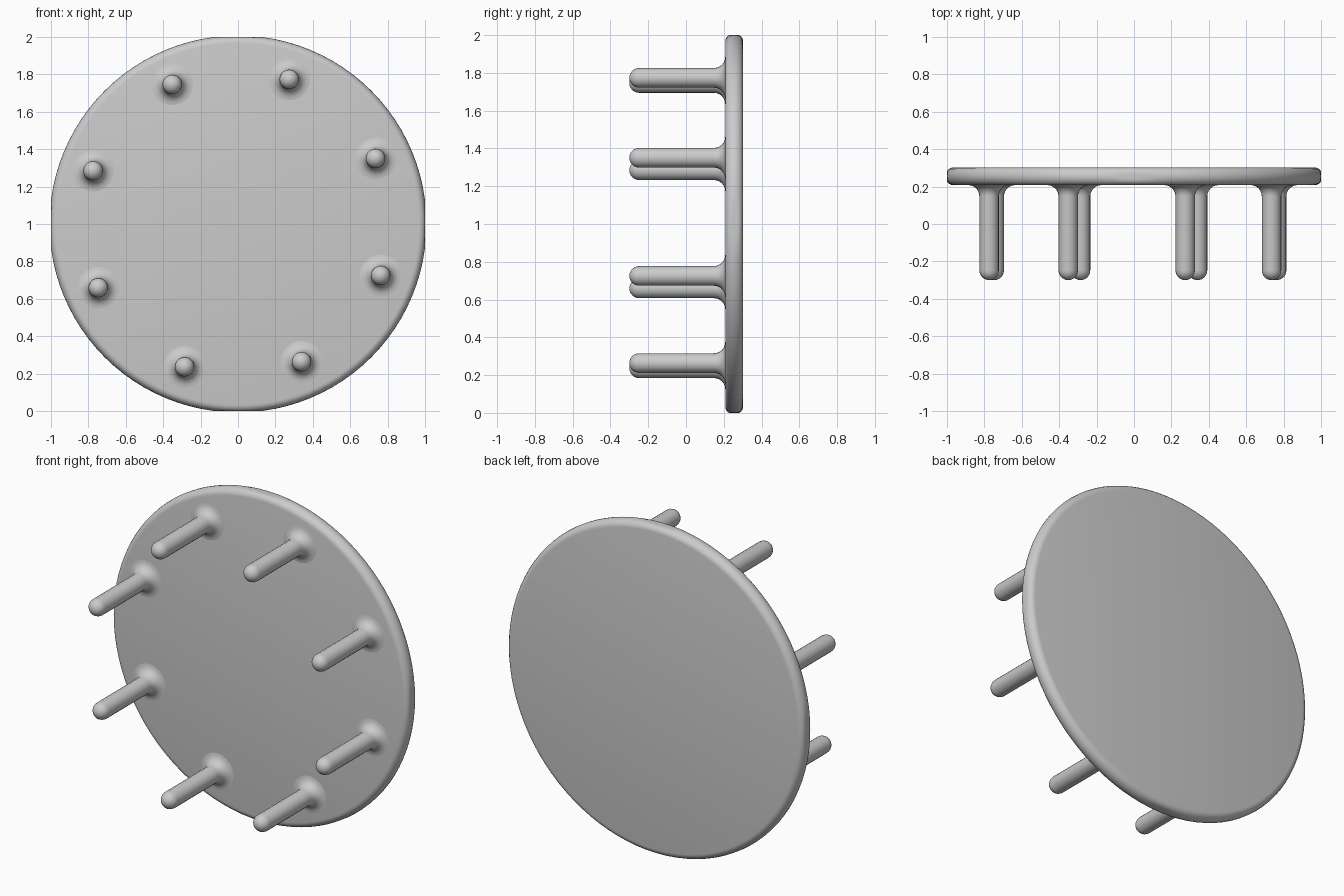
import bpy, bmesh, math
from mathutils import Matrix

if "Cube" in bpy.data.objects:
    bpy.data.objects.remove(bpy.data.objects["Cube"])

grey = bpy.data.materials.new("plain grey")
grey.diffuse_color = (0.6, 0.6, 0.6, 1)
grey.use_nodes = True
grey.node_tree.nodes["Principled BSDF"].inputs["Base Color"].default_value = grey.diffuse_color


def lathe(name, profile, segments, x=0, z=1, limit=None):
    """Spin (radius, y) points around a front-to-back axis; zero radius closes the end."""
    bm = bmesh.new()
    rings = []
    for r, y in profile:
        if r < 1e-6:
            rings.append([bm.verts.new((0, y, 0))] * segments)
            continue
        ring = []
        for i in range(segments):
            a = 2 * math.pi * i / segments
            px, pz = r * math.cos(a), r * math.sin(a)
            if limit:
                px = max(-limit, min(limit, px))
                pz = max(-limit, min(limit, pz))
            ring.append(bm.verts.new((px, y, pz)))
        rings.append(ring)
    for a, b in zip(rings, rings[1:]):
        for i in range(segments):
            j = (i + 1) % segments
            corners = list(dict.fromkeys((a[i], a[j], b[j], b[i])))
            bm.faces.new(corners)
    bmesh.ops.recalc_face_normals(bm, faces=bm.faces)
    mesh = bpy.data.meshes.new(name)
    bm.to_mesh(mesh)
    bm.free()
    mesh.materials.append(grey)
    obj = bpy.data.objects.new(name, mesh)
    bpy.context.collection.objects.link(obj)
    obj.matrix_world = Matrix.Translation((x, 0, z))
    bpy.ops.object.select_all(action='DESELECT')
    obj.select_set(True)
    bpy.context.view_layer.objects.active = obj
    bpy.ops.object.shade_smooth_by_angle(angle=math.radians(40))
    return obj


def arc(cr, cy, rr, ry, start, end, steps):
    """Elliptical arc of (radius, y) points, angles in degrees."""
    pts = []
    for i in range(steps + 1):
        a = math.radians(start + (end - start) * i / steps)
        pts.append((cr + rr * math.cos(a), cy + ry * math.sin(a)))
    return pts


# Round plate with a rounded rim, slightly flattened at its four extremes
FRONT, BACK, RADIUS = 0.208, 0.302, 1.008
half = (BACK - FRONT) / 2
rim = arc(RADIUS - 0.04, FRONT + half, 0.04, half, -90, 90, 10)
lathe("round_plate", [(0, FRONT)] + rim + [(0, BACK)], 96, limit=1.0)

# Ring of eight round-tipped pegs, each flaring into the plate
PEG, FLARE = 0.052, 0.06
tip = arc(0, -0.30 + PEG, PEG, PEG, -90, 0, 6)
flare = arc(PEG + FLARE, FRONT - FLARE, FLARE, FLARE, 180, 90, 6)
for k in range(8):
    a = math.radians(25 + 45 * k)
    lathe(f"peg_{k + 1}", tip + flare + [(PEG + FLARE, FRONT + 0.01), (0, FRONT + 0.01)], 20,
          x=0.818 * math.cos(a) - 0.006, z=1.005 + 0.818 * math.sin(a))
